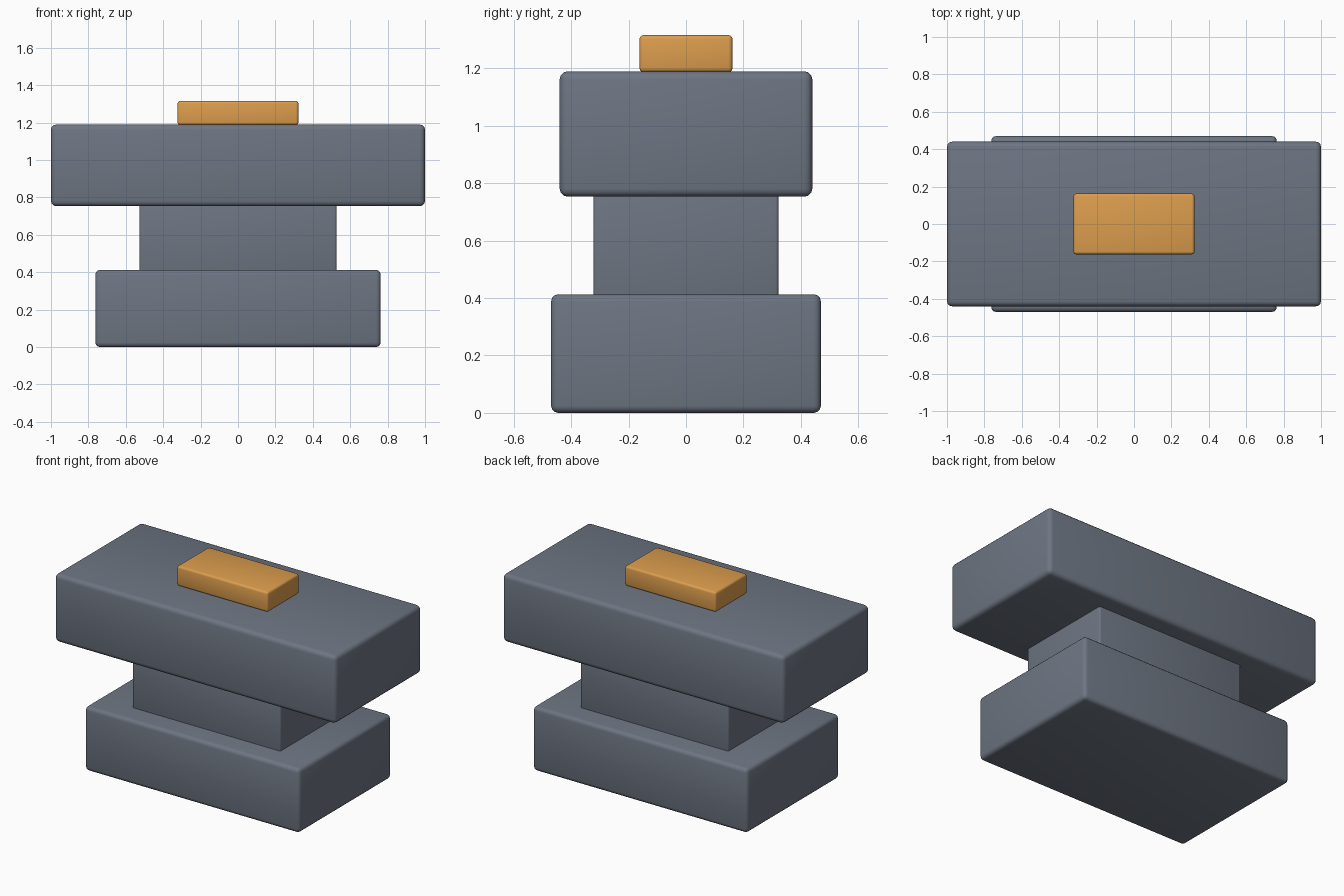
import bpy

default = bpy.data.objects.get("Cube")
if default:
    bpy.data.objects.remove(default, do_unlink=True)


def make_material(name, colour):
    mat = bpy.data.materials.new(name)
    mat.use_nodes = True
    mat.diffuse_color = colour
    bsdf = next(n for n in mat.node_tree.nodes if n.type == "BSDF_PRINCIPLED")
    bsdf.inputs["Base Color"].default_value = colour
    return mat


def rounded_block(name, width, depth, bottom, top, bevel, mat):
    """Centred box between two heights, with softened edges."""
    bpy.ops.mesh.primitive_cube_add(size=1, location=(0, 0, (bottom + top) / 2))
    block = bpy.context.object
    block.name = name
    block.scale = (width, depth, top - bottom)
    bpy.ops.object.transform_apply(location=False, rotation=False, scale=True)
    block.data.materials.append(mat)
    mod = block.modifiers.new("soft_edges", "BEVEL")
    mod.width = bevel
    mod.segments = 3
    bpy.ops.object.shade_smooth()
    return block


steel = make_material("slate_grey", (0.155, 0.18, 0.225, 1))
amber = make_material("amber", (0.72, 0.34, 0.075, 1))

# Stacked from the ground up
rounded_block("base", 1.526, 0.94, 0, 0.413, 0.025, steel)
rounded_block("neck", 1.054, 0.646, 0.39, 0.775, 0.012, steel)
rounded_block("upper_block", 2.0, 0.88, 0.753, 1.19, 0.028, steel)
rounded_block("top_plate", 0.646, 0.324, 1.187, 1.316, 0.014, amber)
